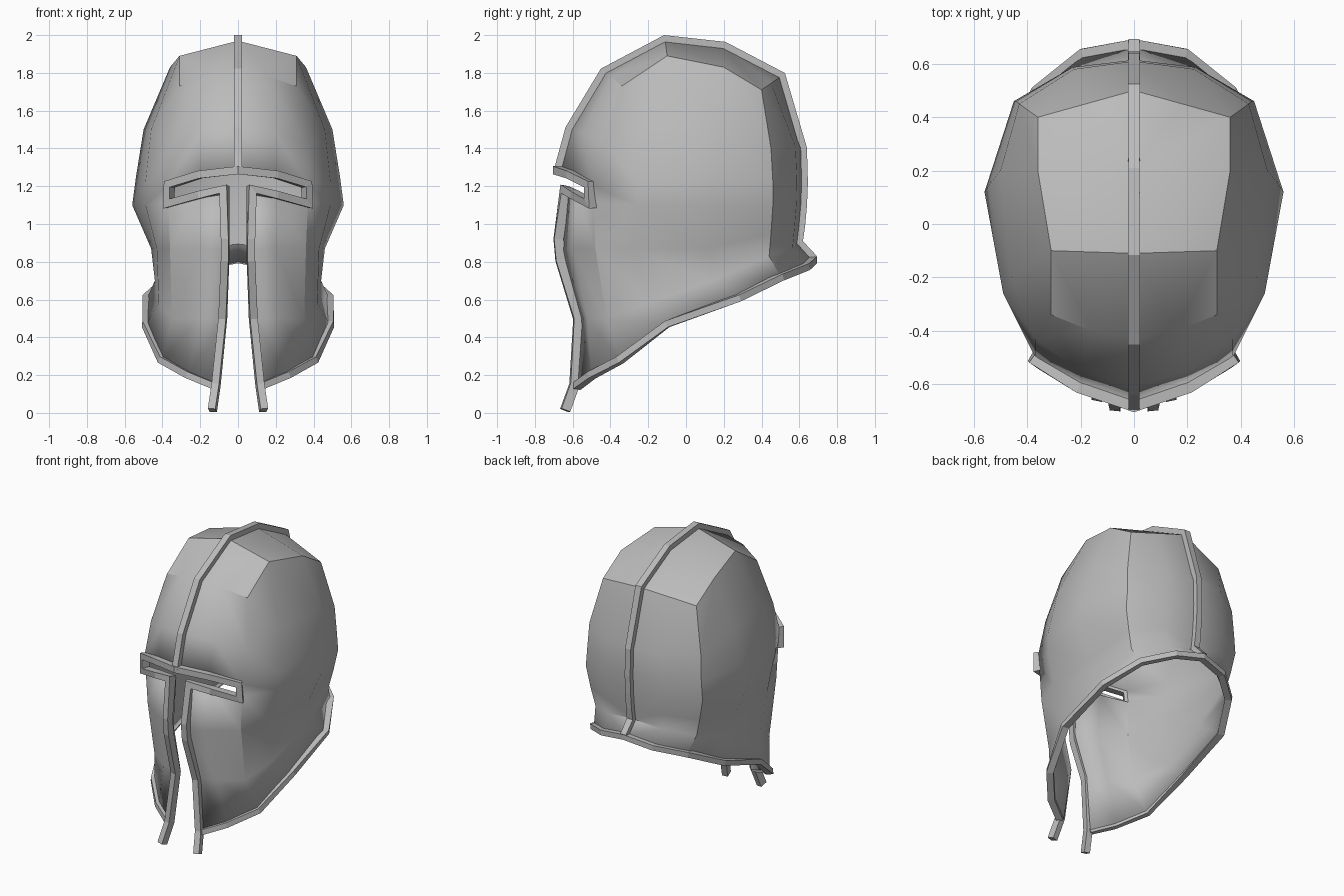
import bpy
import bmesh
import math
from mathutils import Vector

if "Cube" in bpy.data.objects:
    bpy.data.objects.remove(bpy.data.objects["Cube"], do_unlink=True)

# One plain metal colour
metal = bpy.data.materials.new("grey metal")
metal.use_nodes = True
GREY = (0.5, 0.5, 0.5, 1)
metal.diffuse_color = GREY
metal.node_tree.nodes["Principled BSDF"].inputs["Base Color"].default_value = GREY


def make_object(name, bm):
    bmesh.ops.recalc_face_normals(bm, faces=bm.faces)
    mesh = bpy.data.meshes.new(name)
    bm.to_mesh(mesh)
    bm.free()
    mesh.materials.append(metal)
    obj = bpy.data.objects.new(name, mesh)
    bpy.context.collection.objects.link(obj)
    return obj


def smooth(obj, degrees):
    bpy.ops.object.select_all(action='DESELECT')
    obj.select_set(True)
    bpy.context.view_layer.objects.active = obj
    bpy.ops.object.shade_smooth_by_angle(angle=math.radians(degrees))


def points(*rows):
    return [Vector(r) for r in rows]


def both_sides(path):
    """Continue a path that starts on the centre plane across to the other side."""
    flipped = [Vector((-p.x, p.y, p.z)) for p in path[1:]]
    return flipped[::-1] + path


def bar(name, path, width, depth, lift=0.0, hub=None):
    """Sweep a rectangular strip, with mitred corners, facing away from the hub."""
    bm = bmesh.new()
    rings = []
    for i, p in enumerate(path):
        before = (p - path[i - 1]).normalized() if i > 0 else None
        after = (path[i + 1] - p).normalized() if i < len(path) - 1 else None
        before, after = before or after, after or before
        along = (before + after).normalized()
        out = p - (hub or Vector((0, 0, p.z)))
        out = (out - along * out.dot(along)).normalized()
        side = along.cross(out)
        miter = min(1 / max(along.dot(after), 0.1), 1.7)
        ring = []
        for s, d in ((-1, -1), (1, -1), (1, 1), (-1, 1)):
            offset = side * s * width / 2 * miter + out * (lift + d * depth / 2)
            ring.append(bm.verts.new(p + offset))
        rings.append(ring)
    for a, b in zip(rings, rings[1:]):
        for k in range(4):
            n = (k + 1) % 4
            bm.faces.new((a[k], a[n], b[n], b[k]))
    bm.faces.new(rings[0])
    bm.faces.new(rings[-1])
    return make_object(name, bm)


# Vertical profiles of the left half, each listed
# crown, upper, brow, eye, cheek, neck, rim
front = points((0, -.43, 1.80), (0, -.61, 1.5), (0, -.67, 1.28), (.06, -.63, 1.18),
               (.06, -.66, .86), (.075, -.56, .5), (.12, -.58, .14))
front_cheek = points((.16, -.40, 1.78), (.2, -.55, 1.48), (.2, -.6, 1.26), (.2, -.58, 1.15),
                     (.2, -.6, .87), (.21, -.52, .5), (.26, -.5, .2))
eye_corner = points((.31, -.34, 1.73), (.37, -.43, 1.42), (.37, -.5, 1.21), (.37, -.49, 1.12),
                    (.36, -.48, .87), (.35, -.42, .5), (.4, -.35, .28))
temple = points((.31, -.1, 1.89), (.46, -.2, 1.5), (.49, -.26, 1.22), (.49, -.26, 1.1),
                (.43, -.28, .87), (.42, -.2, .58), (.485, -.1, .47))
ear = points((.36, .2, 1.83), (.5, .2, 1.5), (.54, .15, 1.25), (.56, .12, 1.1),
             (.46, .12, .87), (.44, .14, .7), (.48, .28, .61))
back_corner = points((.36, .4, 1.71), (.43, .45, 1.4), (.44, .46, 1.22), (.45, .46, 1.1),
                     (.42, .45, .95), (.39, .44, .83), (.36, .5, .72))
back = points((0, .5, 1.78), (0, .61, 1.4), (0, .615, 1.22), (0, .61, 1.1),
              (0, .6, .99), (0, .59, .9), (0, .67, .81))
back_quarter = [(a + b) / 2 + Vector((.01, .05, .01)) for a, b in zip(back_corner, back)]
back_quarter[0] = (back_corner[0] + back[0]) / 2
columns = [front, front_cheek, eye_corner, temple, ear, back_corner, back_quarter, back]
ridge_top = points((0, -.11, 1.97), (0, .2, 1.935))

# Helmet shell: loft the profiles, leaving out the eye opening
bm = bmesh.new()
grid = [[bm.verts.new(p) for p in col] for col in columns]
EYE_ROW = 2
for c in range(len(grid) - 1):
    for r in range(len(front) - 1):
        if r == EYE_ROW and c < 2:
            continue
        a, b = grid[c], grid[c + 1]
        bm.faces.new((a[r], a[r + 1], b[r + 1], b[r]))

# Crown panels between the top of the profiles and the centre line
crown = [col[0] for col in grid]
top_front, top_back = [bm.verts.new(p) for p in ridge_top]
for panel in ((crown[0], crown[1], top_front), (crown[1], crown[2], crown[3], top_front),
              (top_front, crown[3], crown[4], top_back),
              (top_back, crown[4], crown[5], crown[6]), (top_back, crown[6], crown[7])):
    bm.faces.new(panel)
shell = make_object("helmet_shell", bm)
# Normals must point outward before the wall is thickened inward
mesh = shell.data
if sum(f.normal.dot(f.center - Vector((0, 0, 1))) for f in mesh.polygons) < 0:
    mesh.flip_normals()
smooth(shell, 32)
mirror = shell.modifiers.new("both halves", 'MIRROR')
mirror.use_clip = True
wall = shell.modifiers.new("wall", 'SOLIDIFY')
wall.thickness = 0.025
wall.offset = -1

# Centre ridge running from brow to nape
ridge_path = front[EYE_ROW::-1] + ridge_top + back
bar("centre_ridge", ridge_path, 0.042, 0.055, lift=0.003, hub=Vector((0, 0, 1.1)))

# Raised trim around the eyes and down both edges of the face slit
face_trim = points((0, -.675, 1.285), (.2, -.605, 1.262), (.36, -.505, 1.21),
                   (.365, -.5, 1.11), (.2, -.585, 1.155), (.07, -.635, 1.18),
                   (.068, -.67, .92), (.068, -.66, .81), (.08, -.565, .5),
                   (.115, -.585, .15), (.135, -.635, .012))
bar("face_trim", both_sides(face_trim), 0.04, 0.05, lift=0.005)

# Trim along the flared lower rim
rim = [col[-1] for col in columns[::-1]]
bar("rim_trim", both_sides(rim), 0.035, 0.045)
